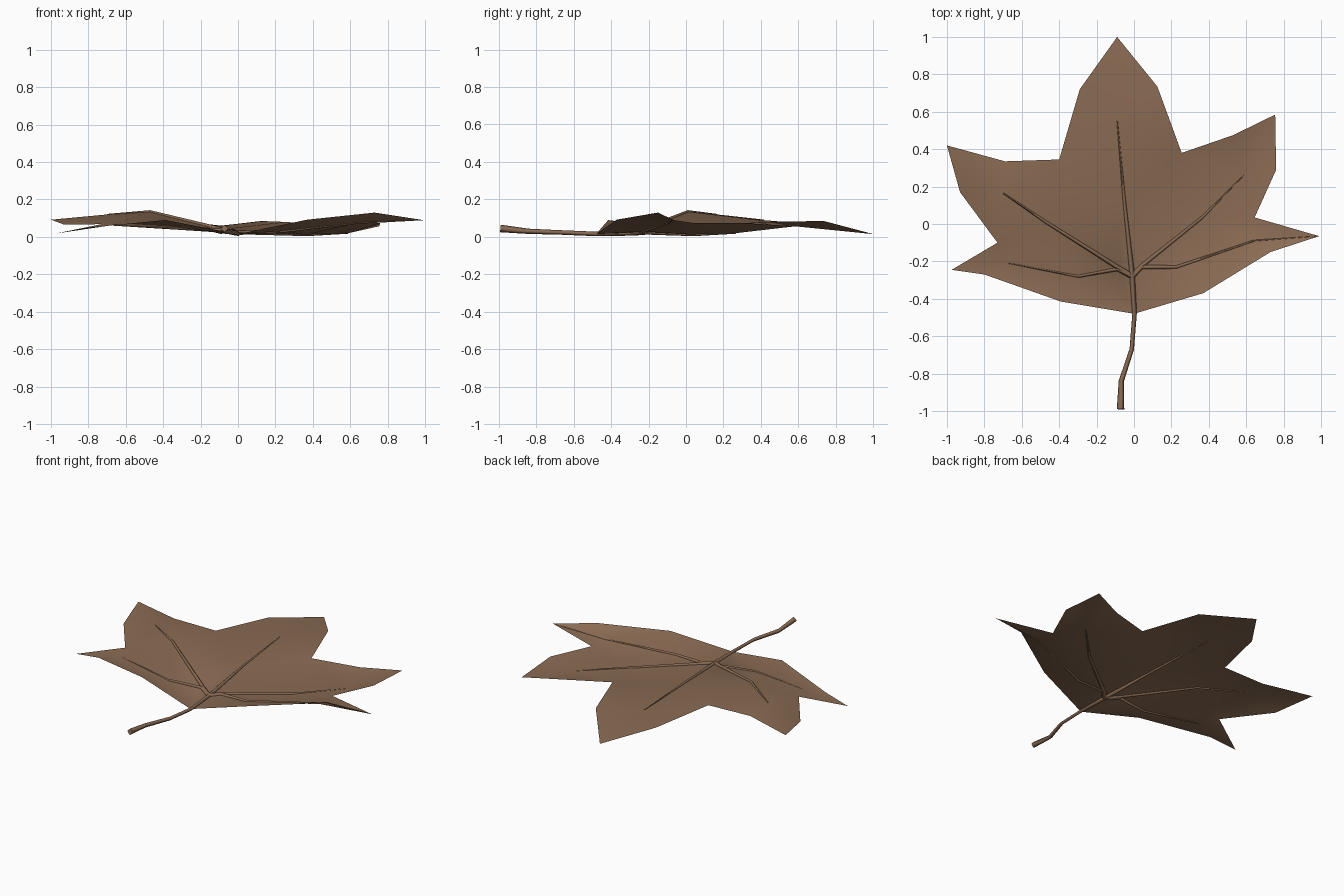
import bpy
from mathutils import Vector
from mathutils.geometry import delaunay_2d_cdt

if "Cube" in bpy.data.objects:
    bpy.data.objects.remove(bpy.data.objects["Cube"])

mat = bpy.data.materials.new("dry_leaf_brown")
mat.diffuse_color = (0.25, 0.145, 0.085, 1)
mat.use_nodes = True
mat.node_tree.nodes["Principled BSDF"].inputs["Base Color"].default_value = mat.diffuse_color

# Blade rim, counter-clockwise from the stem joint
rim = [
    (0, -.48, .015), (.37, -.37, .092), (.73, -.15, .13),
    (.99, -.065, .09), (.645, .035, .075), (.76, .29, .075),
    (.755, .585, .057), (.53, .475, .06), (.255, .38, .08),
    (.125, .735, .085), (-.09, 1, .015), (-.29, .72, .065),
    (-.40, .345, .095), (-.69, .335, .10), (-1, .42, .092),
    (-.93, .17, .066), (-.73, -.10, .068), (-.975, -.245, .018),
    (-.80, -.27, .05), (-.39, -.415, .09),
]
hub = (-.01, -.28, .022)

# Vein paths from the hub, with the rim index of the lobe tip each points at
veins = {
    "right_lower": (3, [(.04, -.23, .025), (.23, -.23, .03), (.64, -.09, .075)]),
    "right_upper": (6, [(.04, -.225, .025), (.37, .04, .012), (.59, .265, .02)]),
    "middle": (10, [(-.05, .10, .045), (-.09, .55, .06)]),
    "left_upper": (14, [(-.09, -.23, .04), (-.47, .01, .135), (-.70, .165, .12)]),
    "left_lower": (17, [(-.09, -.24, .035), (-.30, -.28, .045), (-.67, -.21, .063)]),
}


def tube(name, points, radii):
    curve = bpy.data.curves.new(name, 'CURVE')
    curve.dimensions = '3D'
    curve.bevel_depth = 1
    curve.bevel_resolution = 0
    curve.use_fill_caps = True
    spline = curve.splines.new('POLY')
    spline.points.add(len(points) - 1)
    for p, co, r in zip(spline.points, points, radii):
        p.co = (*co, 1)
        p.radius = r
    obj = bpy.data.objects.new(name, curve)
    bpy.context.collection.objects.link(obj)
    bpy.ops.object.select_all(action='DESELECT')
    obj.select_set(True)
    bpy.context.view_layer.objects.active = obj
    bpy.ops.object.convert(target='MESH')
    obj = bpy.context.object
    obj.data.materials.append(mat)
    return obj


# Blade: folded sheet triangulated between the rim and the vein creases
pts = list(rim) + [hub]
hub_i = len(rim)
edges = [(hub_i, 0)]
for tip, path in veins.values():
    prev = hub_i
    for p in path:
        pts.append(p)
        edges.append((prev, len(pts) - 1))
        prev = len(pts) - 1
    edges.append((prev, tip))
flat, _, tris, origins, _, _ = delaunay_2d_cdt(
    [Vector(p[:2]) for p in pts], edges, [list(range(len(rim)))], 1, 1e-5)
verts = [(v.x, v.y, pts[o[0]][2] if o else .04) for v, o in zip(flat, origins)]
mesh = bpy.data.meshes.new("leaf_blade")
mesh.from_pydata(verts, [], [list(t) for t in tris])
mesh.update()
if sum(p.normal.z for p in mesh.polygons) < 0:
    mesh.flip_normals()
mesh.materials.append(mat)
blade = bpy.data.objects.new("leaf_blade", mesh)
bpy.context.collection.objects.link(blade)
bpy.ops.object.select_all(action='DESELECT')
blade.select_set(True)
bpy.context.view_layer.objects.active = blade
bpy.ops.object.shade_smooth_by_angle(angle=.5)

# Veins: thin tapering tubes along the creases
for name, (tip, path) in veins.items():
    points = [hub] + path
    radii = [.015, .012, .008, .003] if len(path) == 3 else [.015, .009, .003]
    if name == "right_lower":
        points.append(rim[tip])
        radii = [.015, .012, .009, .005, .001]
    tube("vein_" + name, points, radii)

# Stem
tube("stem", [hub, (.003, -.48, .016), (-.012, -.67, .024),
              (-.068, -.84, .03), (-.072, -.99, .045)],
     [.015, .012, .012, .014, .02])
